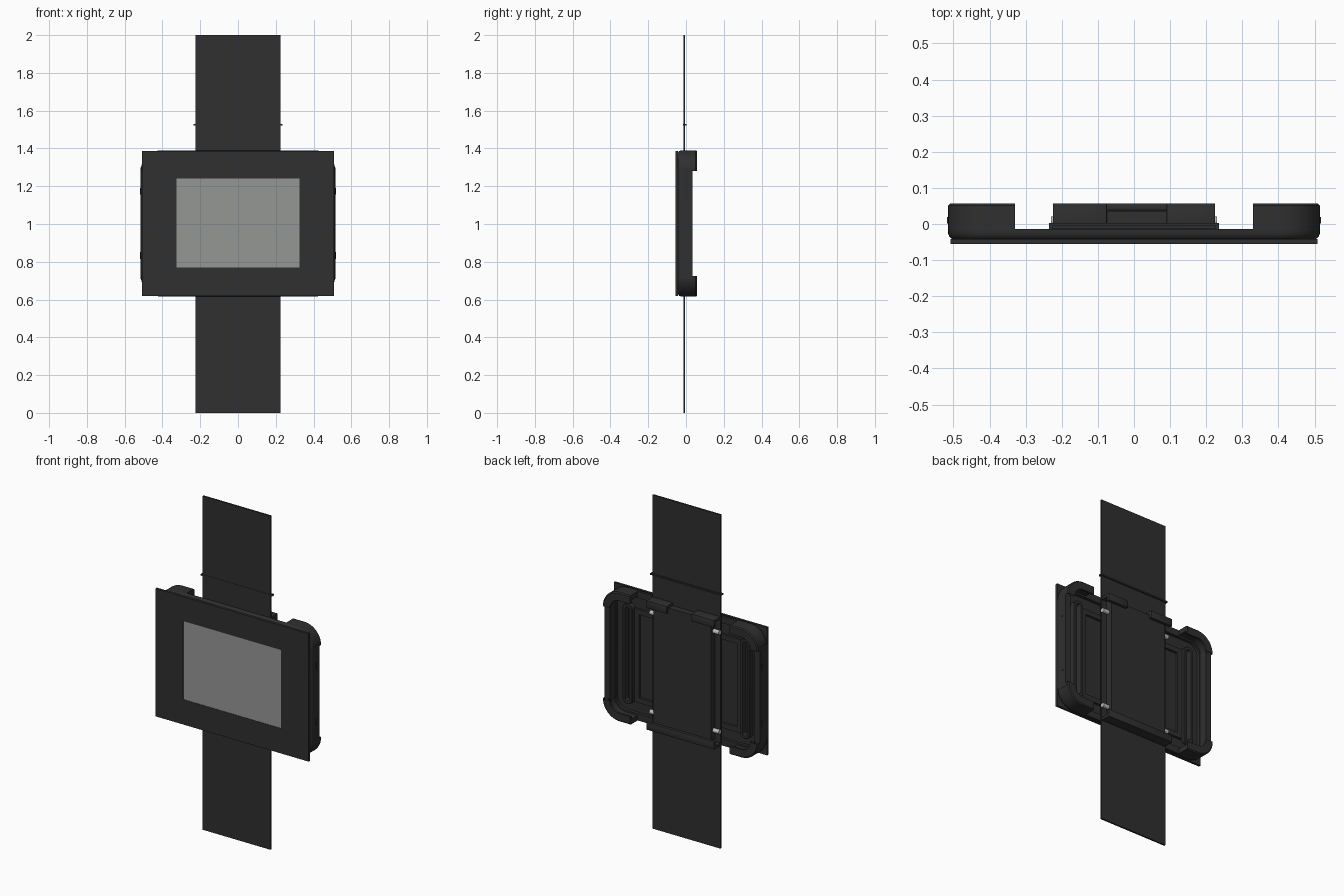
import bpy, bmesh, math

if "Cube" in bpy.data.objects:
    bpy.data.objects.remove(bpy.data.objects["Cube"])


def material(name, v):
    m = bpy.data.materials.new(name)
    m.diffuse_color = (v[0], v[1], v[2], 1)
    m.use_nodes = True
    m.node_tree.nodes["Principled BSDF"].inputs["Base Color"].default_value = m.diffuse_color
    return m


BLACK = material("black_plastic", (0.029, 0.029, 0.029))
GLASS = material("grey_screen", (0.30, 0.31, 0.30))
METAL = material("light_metal", (0.5, 0.5, 0.5))


def finish(name, bm, mat, smooth=False):
    bmesh.ops.recalc_face_normals(bm, faces=bm.faces)
    me = bpy.data.meshes.new(name)
    bm.to_mesh(me)
    bm.free()
    me.materials.append(mat)
    ob = bpy.data.objects.new(name, me)
    bpy.context.collection.objects.link(ob)
    if smooth:
        bpy.ops.object.select_all(action='DESELECT')
        ob.select_set(True)
        bpy.context.view_layer.objects.active = ob
        bpy.ops.object.shade_smooth_by_angle(angle=math.radians(35))
    return ob


def box(name, x0, x1, y0, y1, z0, z1, mat=BLACK, bevel=0):
    bm = bmesh.new()
    bmesh.ops.create_cube(bm, size=1)
    for v in bm.verts:
        v.co = ((x0 + x1) / 2 + v.co.x * (x1 - x0),
                (y0 + y1) / 2 + v.co.y * (y1 - y0),
                (z0 + z1) / 2 + v.co.z * (z1 - z0))
    if bevel:
        bmesh.ops.bevel(bm, geom=bm.edges[:], offset=bevel, segments=2,
                        profile=0.5, affect='EDGES')
    return finish(name, bm, mat, bool(bevel))


def arc(cx, cz, r, a0, a1, n=10):
    # points with outward normals: (x, z, nx, nz)
    out = []
    for i in range(n + 1):
        a = math.radians(a0 + (a1 - a0) * i / n)
        c, s = math.cos(a), math.sin(a)
        out.append((cx + r * c, cz + r * s, c, s))
    return out


def outline(cx, cz, hw, hh, r):
    pts = []
    for k, (sx, sz) in enumerate(((1, 1), (-1, 1), (-1, -1), (1, -1))):
        pts += arc(cx + sx * (hw - r), cz + sz * (hh - r), r, 90 * k, 90 * k + 90)
    return pts


def sweep(name, path, profile, closed):
    # profile points are (inset from the outline, y)
    bm = bmesh.new()
    rings = [[bm.verts.new((x - nx * o, y, z - nz * o)) for o, y in profile]
             for x, z, nx, nz in path]
    n, m = len(rings), len(profile)
    for i in range(n if closed else n - 1):
        a, b = rings[i], rings[(i + 1) % n]
        for j in range(m):
            k = (j + 1) % m
            bm.faces.new((a[j], a[k], b[k], b[j]))
    if not closed:
        bm.faces.new(rings[0])
        bm.faces.new(rings[-1])
    return finish(name, bm, BLACK, True)


def frame(name, ox, oz0, oz1, ix, iz0, iz1, y0, y1):
    # rectangular frame with a rectangular opening
    bm = bmesh.new()
    rings = []
    for hx, z0, z1, y in ((ox, oz0, oz1, y0), (ix, iz0, iz1, y0),
                          (ix, iz0, iz1, y1), (ox, oz0, oz1, y1)):
        rings.append([bm.verts.new((x, y, z)) for x, z in
                      ((-hx, z0), (hx, z0), (hx, z1), (-hx, z1))])
    for i in range(4):
        a, b = rings[i], rings[(i + 1) % 4]
        for j in range(4):
            k = (j + 1) % 4
            bm.faces.new((a[j], a[k], b[k], b[j]))
    return finish(name, bm, BLACK)


CZ, HW, HH, R = 1.003, 0.515, 0.387, 0.11
TOP, BOT = CZ + HH, CZ - HH

# front bezel and screen
frame("front_bezel", 0.508, 0.62, 1.386, 0.325, 0.77, 1.24, -0.056, -0.042)
box("screen", -0.325, 0.325, -0.054, -0.043, 0.77, 1.24, GLASS)

# case floor: a rounded plate behind the bezel
bm = bmesh.new()
rim = outline(0, CZ, HW - 0.015, HH - 0.015, R - 0.015)
lo = [bm.verts.new((x, -0.042, z)) for x, z, _, _ in rim]
hi = [bm.verts.new((x, -0.032, z)) for x, z, _, _ in rim]
bm.faces.new(lo)
bm.faces.new(hi)
for i in range(len(rim)):
    k = (i + 1) % len(rim)
    bm.faces.new((lo[i], lo[k], hi[k], hi[i]))
finish("case_floor", bm, BLACK)

# low rim all around with a rounded front edge
sweep("case_rim", outline(0, CZ, HW, HH, R),
      [(0.012, -0.042), (0.004, -0.036), (0, -0.026), (0, -0.014),
       (0.04, -0.014), (0.04, -0.042)], True)

# raised frame around the recessed screen back
frame("inner_frame", 0.355, 0.72, 1.28, 0.325, 0.75, 1.25, -0.033, -0.018)

# tall hooked corners
LIP = [(0, -0.02), (0, 0.051), (0.006, 0.057), (0.05, 0.057),
       (0.05, 0.045), (0.03, 0.045), (0.03, -0.02)]
for sx, side in ((1, "right"), (-1, "left")):
    for sz, level in ((1, "top"), (-1, "bottom")):
        path = [(0.33, HH, 0, 1)]
        path += arc(HW - R, HH - R, R, 90, 0)
        path.append((HW, 0.292, 1, 0))
        path = [(sx * x, CZ + sz * z, sx * nx, sz * nz) for x, z, nx, nz in path]
        sweep(f"corner_hook_{level}_{side}", path, LIP, False)
        # small side nubs
        z = CZ + sz * 0.17
        x = sx * 0.513
        box(f"side_nub_{level}_{side}", x - 0.005, x + 0.005, 0.002, 0.02,
            z - 0.018, z + 0.018)
    # side wall between the corners
    x0, x1 = sorted((sx * HW, sx * (HW - 0.035)))
    box(f"side_wall_{side}", x0, x1, -0.02, 0.035, CZ - 0.295, CZ + 0.295)
    # slotted ridge standing on the floor
    sweep(f"slotted_ridge_{side}", outline(sx * 0.39, CZ, 0.032, 0.30, 0.03),
          [(0, -0.033), (0, -0.003), (0.003, 0), (0.018, 0), (0.018, -0.033)], True)

# strap clips at the top (two) and the bottom (one wide)
for name, x0, x1, s in (("top_clip_right", 0.09, 0.225, 1),
                        ("top_clip_left", -0.225, -0.075, 1),
                        ("bottom_clip", -0.225, 0.225, -1)):
    for part, depth, y0, y1 in (("wall", 0.018, -0.02, 0.05),
                                ("lip", 0.045, 0.038, 0.057)):
        z0, z1 = sorted((CZ + s * HH, CZ + s * (HH - depth)))
        box(f"{name}_{part}", x0, x1, y0, y1, z0, z1, BLACK, 0.003)

# strap, keeper band, back pad and the two metal pins
box("strap", -0.226, 0.226, -0.014, -0.004, 0, 2)
box("strap_keeper", -0.236, 0.236, -0.016, 0.003, 1.521, 1.53)
box("back_pad", -0.19, 0.19, -0.005, 0.035, 0.65, 1.372)
for name, z in (("upper_pin", 1.30), ("lower_pin", 0.705)):
    bm = bmesh.new()
    bmesh.ops.create_cone(bm, cap_ends=True, segments=16, radius1=0.013,
                          radius2=0.013, depth=0.46)
    for v in bm.verts:
        v.co = (v.co.z, v.co.y + 0.008, v.co.x + z)
    finish(name, bm, METAL, True)
